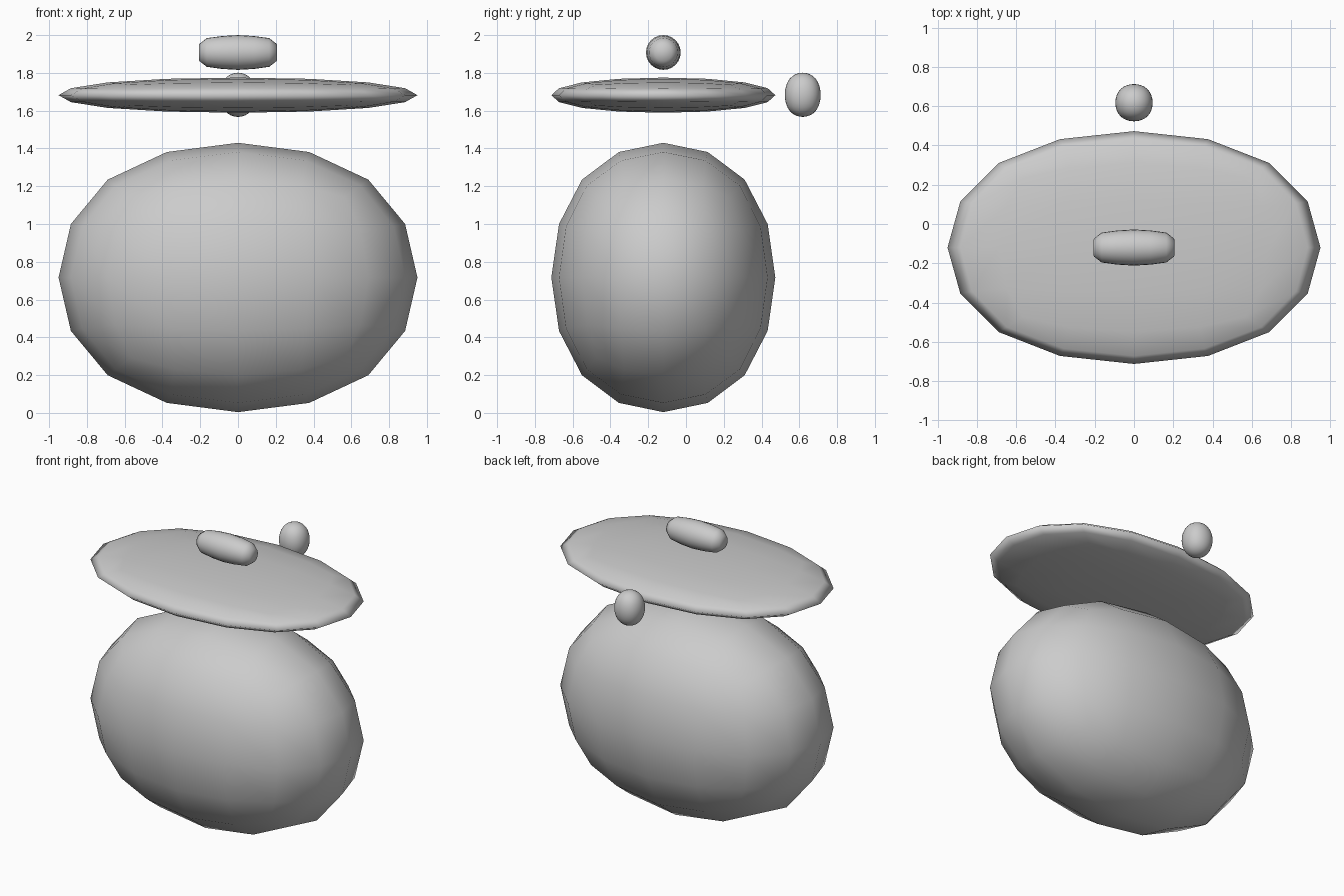
import bpy, bmesh, math
from mathutils import Matrix

if "Cube" in bpy.data.objects:
    bpy.data.objects.remove(bpy.data.objects["Cube"])


def rounded_cube(name, centre, size, levels):
    """Subdivided cube fitted to an exact overall size, smooth shaded."""
    bpy.ops.mesh.primitive_cube_add(size=2)
    ob = bpy.context.object
    ob.name = name
    mod = ob.modifiers.new("round", 'SUBSURF')
    mod.levels = mod.render_levels = levels
    bpy.ops.object.modifier_apply(modifier=mod.name)
    verts = ob.data.vertices
    reach = [max(abs(v.co[i]) for v in verts) for i in range(3)]
    for v in verts:
        for i in range(3):
            v.co[i] *= size[i] / 2 / reach[i]
    ob.location = centre
    bpy.ops.object.shade_smooth()
    return ob


def lathe_x(name, centre, profile, sides):
    """Turn (x, radius) points around the x axis."""
    bm = bmesh.new()
    vs = [bm.verts.new((x, 0, r)) for x, r in profile]
    es = [bm.edges.new(p) for p in zip(vs, vs[1:])]
    bmesh.ops.spin(bm, geom=vs + es, cent=(0, 0, 0), axis=(1, 0, 0),
                   angle=2 * math.pi, steps=sides, use_merge=False)
    bmesh.ops.remove_doubles(bm, verts=bm.verts, dist=1e-5)
    bmesh.ops.recalc_face_normals(bm, faces=bm.faces)
    me = bpy.data.meshes.new(name)
    bm.to_mesh(me)
    bm.free()
    ob = bpy.data.objects.new(name, me)
    ob.location = centre
    bpy.context.collection.objects.link(ob)
    for p in me.polygons:
        p.use_smooth = True
    return ob


# Big faceted body and the flat lid floating above it
rounded_cube("body", (0, -0.12, 0.717), (1.9, 1.186, 1.426), 2)
rounded_cube("lid", (0, -0.12, 1.682), (1.9, 1.186, 0.186), 2)

# Small hinge ball behind the lid
rounded_cube("hinge_ball", (0, 0.618, 1.684), (0.19, 0.19, 0.234), 3)

# Barrel-shaped handle on top
half = [(0.207, 0.0), (0.205, 0.045), (0.165, 0.076), (0.085, 0.087)]
profile = [(-x, r) for x, r in half] + [(0, 0.092)] + half[::-1]
lathe_x("handle", (0, -0.12, 1.908), profile, 24)
